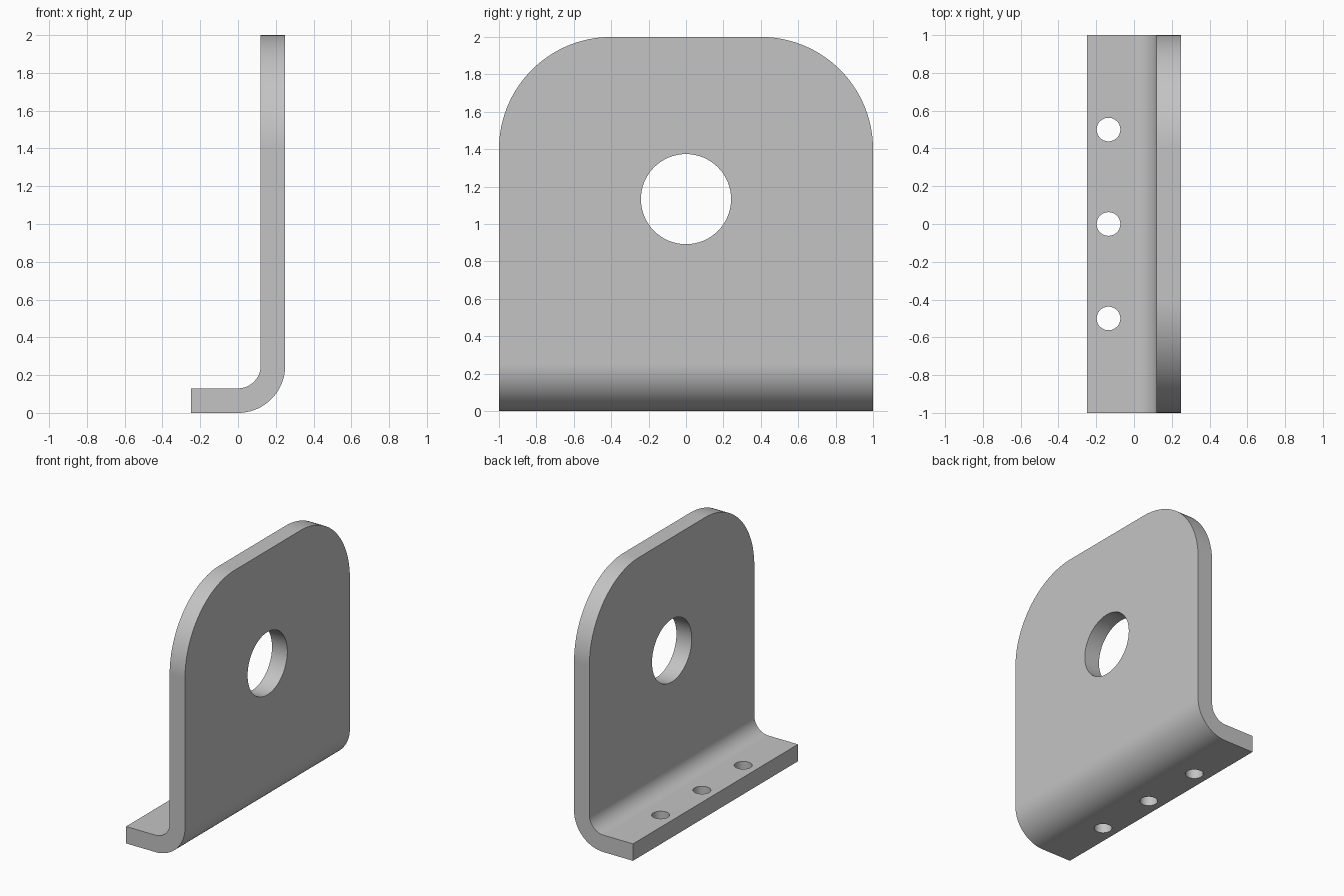
import bpy
import bmesh
from math import radians, cos, sin
from mathutils import Matrix

cube = bpy.data.objects.get("Cube")
if cube:
    bpy.data.objects.remove(cube, do_unlink=True)

THICK = 0.13
BEND = 0.25        # outer bend radius
CORNER = 0.6       # radius of the upper corners
STEPS = 24

steel = bpy.data.materials.new("grey_steel")
steel.use_nodes = True
colour = (0.55, 0.55, 0.55, 1)
steel.diffuse_color = colour
steel.node_tree.nodes["Principled BSDF"].inputs["Base Color"].default_value = colour


def make_object(name, bm):
    mesh = bpy.data.meshes.new(name)
    bm.to_mesh(mesh)
    bm.free()
    mesh.materials.append(steel)
    obj = bpy.data.objects.new(name, mesh)
    bpy.context.collection.objects.link(obj)
    return obj


def arc(radius):
    """Quarter bend from the base flange up to the wall."""
    angles = [radians(-90 + 90 * i / STEPS) for i in range(STEPS + 1)]
    return [(radius * cos(a), BEND + radius * sin(a)) for a in angles]


def cut_hole(target, name, radius, location, rotation):
    bm = bmesh.new()
    bmesh.ops.create_cone(bm, cap_ends=True, segments=64, radius1=radius, radius2=radius,
                          depth=0.4, matrix=Matrix.Translation(location) @ rotation)
    cutter = make_object(name, bm)
    cutter.hide_render = True
    mod = target.modifiers.new(name, 'BOOLEAN')
    mod.operation = 'DIFFERENCE'
    mod.solver = 'EXACT'
    mod.object = cutter
    bpy.ops.object.modifier_apply(modifier=mod.name)
    bpy.data.objects.remove(cutter, do_unlink=True)


# Bent plate: L profile extruded along its width
profile = [(-0.25, 0)] + arc(BEND) + [(0.25, 2), (0.25 - THICK, 2)]
profile += arc(BEND - THICK)[::-1] + [(-0.25, THICK)]
bm = bmesh.new()
face = bm.faces.new([bm.verts.new((x, -1, z)) for x, z in profile])
extruded = bmesh.ops.extrude_face_region(bm, geom=[face])["geom"]
bmesh.ops.translate(bm, vec=(0, 2, 0),
                    verts=[v for v in extruded if isinstance(v, bmesh.types.BMVert)])
bmesh.ops.recalc_face_normals(bm, faces=bm.faces)

# Rounded upper corners
top_edges = [e for e in bm.edges
             if all(v.co.z > 1.99 for v in e.verts)
             and abs(e.verts[0].co.y - e.verts[1].co.y) < 0.01]
bmesh.ops.bevel(bm, geom=top_edges, offset=CORNER, offset_type='OFFSET',
                segments=32, profile=0.5, affect='EDGES')
bracket = make_object("angle_bracket", bm)
bpy.context.view_layer.objects.active = bracket
bracket.select_set(True)

# Large wall hole and three flange holes
cut_hole(bracket, "wall_hole", 0.241, (0.19, 0, 1.133), Matrix.Rotation(radians(90), 4, 'Y'))
for y in (-0.5, 0, 0.5):
    cut_hole(bracket, "flange_hole", 0.0625, (-0.135, y, 0.065), Matrix.Identity(4))

# Smooth bends with crisp sheet edges
bpy.ops.object.shade_smooth_by_angle(angle=radians(30))
weighted = bracket.modifiers.new("flat_face_normals", 'WEIGHTED_NORMAL')
weighted.keep_sharp = True
